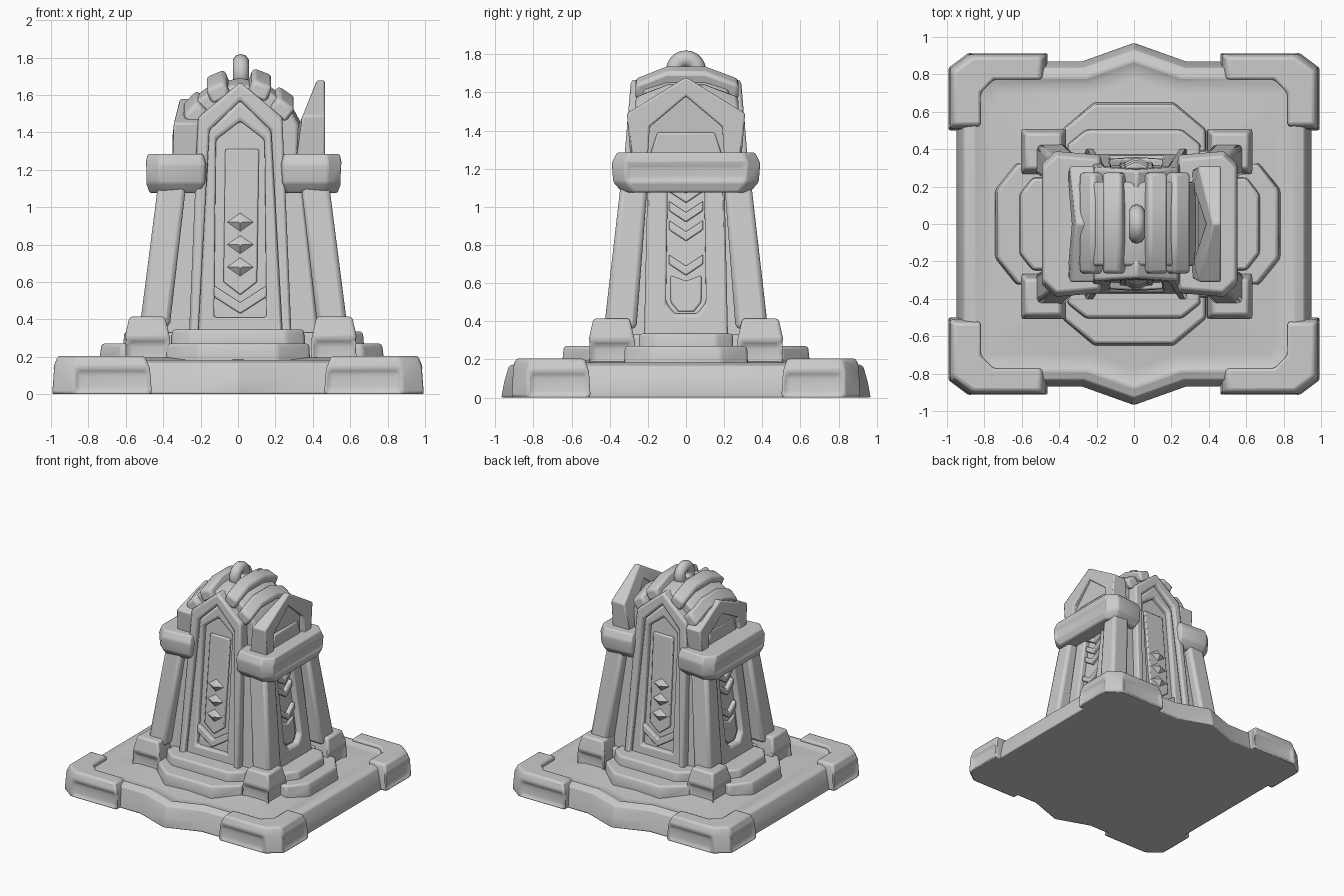
import bpy, bmesh, math

cube = bpy.data.objects.get("Cube")
if cube:
    bpy.data.objects.remove(cube, do_unlink=True)

stone = bpy.data.materials.new("grey_stone")
stone.use_nodes = True
stone.diffuse_color = (0.6, 0.6, 0.6, 1)
stone.node_tree.nodes["Principled BSDF"].inputs["Base Color"].default_value = (0.6, 0.6, 0.6, 1)

TOWER = 0.03    # the tower stands slightly left of the base centre
DOOR = 0.012


def finish(ob, mirror="", bevel=0.015, shift=0):
    """Material, mirroring, softened edges and smooth shading."""
    ob.location.x += shift
    ob.data.materials.append(stone)
    bpy.ops.object.select_all(action='DESELECT')
    ob.select_set(True)
    bpy.context.view_layer.objects.active = ob
    bpy.ops.object.shade_smooth_by_angle(angle=math.radians(40))
    if mirror:
        m = ob.modifiers.new("mirror", 'MIRROR')
        m.use_axis = ("x" in mirror, "y" in mirror, False)
        m.use_mirror_merge = False
    if bevel:
        b = ob.modifiers.new("soft_edges", 'BEVEL')
        b.width, b.segments = bevel, 2
        b.limit_method, b.angle_limit = 'ANGLE', math.radians(30)


def loft(name, sections, closed=False, panel=None, **kw):
    """Skin equal-length loops; closed joins the last loop to the first."""
    bm = bmesh.new()
    loops = [[bm.verts.new(p) for p in s] for s in sections]
    n = len(loops[0])
    pairs = list(zip(loops, loops[1:])) + ([(loops[-1], loops[0])] if closed else [])
    for a, b in pairs:
        for i in range(n):
            j = (i + 1) % n
            bm.faces.new((a[i], a[j], b[j], b[i]))
    if not closed:
        bm.faces.new(loops[0])
        bm.faces.new(loops[-1])
    bmesh.ops.recalc_face_normals(bm, faces=bm.faces)
    if panel:
        size, thick, depth, test = panel
        faces = [f for f in bm.faces if f.calc_area() > size and test(f.normal)]
        bmesh.ops.inset_individual(bm, faces=faces, thickness=thick, depth=-depth)
    me = bpy.data.meshes.new(name)
    bm.to_mesh(me)
    bm.free()
    ob = bpy.data.objects.new(name, me)
    bpy.context.collection.objects.link(ob)
    finish(ob, **kw)


def stack(name, plan, levels, centre=(0, 0), **kw):
    """Plan outline repeated at (scale, height) levels about a centre."""
    cx, cy = centre
    loft(name, [[(cx + (x - cx) * s, cy + (y - cy) * s, z) for x, y in plan]
                for s, z in levels], **kw)


def plate(name, outline, place, d0, d1, **kw):
    loft(name, [[place(u, z, d) for u, z in outline] for d in (d0, d1)], **kw)


def band(name, outer, inner, place, d0, d1, **kw):
    rings = ((outer, d0), (outer, d1), (inner, d1), (inner, d0))
    loft(name, [[place(u, z, d) for u, z in o] for o, d in rings], closed=True, **kw)


def octagon(a, b, c, d):
    return [(a, -d), (a, d), (c, b), (-c, b), (-a, d), (-a, -d), (-c, -b), (c, -b)]


def rect(cx, cy, w, d):
    return [(cx - w, cy - d), (cx + w, cy - d), (cx + w, cy + d), (cx - w, cy + d)]


def house(w0, w1, z0, shoulder, peak):
    return [(-w0, z0), (w0, z0), (w1, shoulder), (0, peak), (-w1, shoulder)]


def chevron(w, z, rise, t):
    return [(-w, z + rise), (0, z), (w, z + rise), (w, z + rise + t), (0, z + t), (-w, z + rise + t)]


def front(u, z, d):
    return (u, -(0.415 - 0.085 * z + d), z)


def side(u, z, d):
    return (0.545 - 0.13 * z + d, u, z)


# Base slab with raised rim and pointed front and back
half = [(0, -0.97), (0.28, -0.87), (0.9, -0.87), (0.95, -0.8)]
right = half + [(x, -y) for x, y in reversed(half)]
outline = right + [(-x, y) for x, y in reversed(right[1:-1])]
stack("base_slab", outline, [(1, 0), (0.985, 0.08), (0.96, 0.165), (0.9, 0.185),
                             (0.86, 0.168), (0.8, 0.168), (0.6, 0.195)], bevel=0.01)

# Corner blocks with sunken panels
corner = [(0.46, -0.92), (0.88, -0.92), (1, -0.83), (1, -0.5),
          (0.83, -0.5), (0.83, -0.7), (0.75, -0.78), (0.46, -0.78)]
stack("corner_blocks", corner, [(1, 0), (0.96, 0.14), (0.86, 0.205)], centre=(0.74, -0.72),
      mirror="xy", bevel=0.02,
      panel=(0.035, 0.035, 0.02, lambda n: abs(n.z) < 0.5 and n.x - n.y > 0.5))

# Stepped plinth
stack("front_back_step", octagon(0.38, 0.64, 0.21, 0.5), [(1.02, 0.15), (1, 0.27)])
stack("side_step", octagon(0.75, 0.32, 0.64, 0.18), [(1.02, 0.15), (1, 0.27)], shift=0.02)
stack("front_back_upper_step", octagon(0.36, 0.51, 0.26, 0.43), [(1, 0.2), (0.98, 0.345)])
stack("side_upper_step", octagon(0.65, 0.25, 0.58, 0.16), [(1, 0.2), (0.98, 0.335)], shift=TOWER)
stack("plinth_core", rect(0, 0, 0.5, 0.4), [(1, 0.15), (0.97, 0.33)], shift=TOWER)

# Tapered core
loft("core", [[(x, y, z) for x, y in rect(0, 0, w, d)]
              for w, d, z in ((0.43, 0.32, 0.2), (0.28, 0.21, 1.42))], shift=TOWER)

# Pier feet, piers and the strips beside them
stack("pier_feet", rect(0.5, -0.39, 0.125, 0.125),
      [(1, 0.15), (0.97, 0.3), (0.76, 0.415)], centre=(0.5, -0.39), mirror="xy", shift=0.015,
      panel=(0.03, 0.045, 0.025, lambda n: abs(n.z) < 0.5 and n.x - n.y > 0.5))
loft("piers", [[(x, y, z) for x, y in rect(cx, cy, w, d)] for cx, cy, w, d, z in
               ((0.475, -0.345, 0.08, 0.085, 0.36), (0.38, -0.27, 0.075, 0.07, 1.14))],
     mirror="xy", bevel=0.025, shift=TOWER)
plate("front_strips", [(0.25, 0.3), (0.42, 0.3), (0.32, 1.18), (0.2, 1.18)], front, -0.12, -0.04,
      mirror="xy", shift=DOOR)

# Front and back doors: nested frames, sunk panel, ornament
outer = house(0.275, 0.225, 0.29, 1.48, 1.67)
middle = house(0.225, 0.165, 0.33, 1.41, 1.57)
inner = house(0.14, 0.13, 0.41, 1.36, 1.46)
door = dict(mirror="y", shift=DOOR)
band("door_outer_frame", outer, middle, front, -0.1, 0.015, **door)
band("door_inner_frame", middle, inner, front, -0.1, -0.015, **door)
plate("door_panel", house(0.2, 0.16, 0.35, 1.4, 1.54), front, -0.1, -0.055, **door)
plate("door_strip", [(-0.09, 0.6), (0, 0.53), (0.09, 0.6), (0.1, 1.31), (-0.08, 1.31)],
      front, -0.07, -0.035, bevel=0.008, **door)
plate("door_chevron", chevron(0.14, 0.43, 0.09, 0.06), front, -0.07, -0.02, bevel=0.008, **door)
for z in (0.68, 0.8, 0.92):
    loft("door_stud", [[front(-s, z, d), front(0, z - s * 0.7, d), front(s, z, d),
                        front(0, z + s * 0.7, d)] for s, d in ((0.08, -0.04), (0.01, -0.005))],
         bevel=0, **door)

# Side niches: frame, sunk panel, ornament
niche_out = [(-0.22, 0.32), (0.22, 0.32), (0.2, 1.2), (-0.2, 1.2)]
niche_in = [(-0.105, 0.5), (-0.06, 0.44), (0.06, 0.44), (0.105, 0.5), (0.095, 1.15), (-0.095, 1.15)]
niche_edge = [niche_out[0], (-0.1, 0.32), (0.1, 0.32)] + niche_out[1:]
niche = dict(mirror="x", shift=TOWER)
band("side_frame", niche_edge, niche_in, side, -0.1, -0.01, **niche)
plate("side_panel", niche_out, side, -0.12, -0.055, **niche)
for z in (0.64, 0.82, 0.92, 1.02):
    plate("side_chevron", chevron(0.09, z, 0.06, 0.05), side, -0.07, -0.025, bevel=0.008, **niche)
plate("side_lower_strip", [(-0.08, 0.5), (-0.04, 0.45), (0.04, 0.45), (0.08, 0.5),
                           (0.08, 0.64), (0, 0.61), (-0.08, 0.64)],
      side, -0.07, -0.04, bevel=0.008, **niche)

# Heavy capitals wrapping each side
capital = [(0.19, -0.28), (0.21, -0.37), (0.45, -0.39), (0.525, -0.32),
           (0.525, 0.32), (0.45, 0.39), (0.21, 0.37), (0.19, 0.28)]
stack("capitals", capital, [(0.86, 1.075), (0.98, 1.13), (1, 1.23), (0.93, 1.285)],
      centre=(0.36, 0), mirror="x", bevel=0.02, shift=TOWER,
      panel=(0.05, 0.025, 0.012, lambda n: n.x > 0.9 and abs(n.z) < 0.2))

# Arched roof running front to back
arch = [(-0.34, 1.25), (-0.34, 1.48), (-0.27, 1.57), (-0.15, 1.66), (0, 1.69),
        (0.14, 1.66), (0.26, 1.57), (0.32, 1.46), (0.32, 1.25)]
ends = ((-0.225, 0.07), (-0.1, 0), (0.1, 0), (0.225, 0.07))
loft("roof", [[(x * (1 - k * 0.5), y, z - k * (z - 1.2)) for x, z in arch] for y, k in ends],
     shift=DOOR)

# Roof ribs
for x, z, tilt in ((-0.13, 1.7, -0.4), (0.115, 1.71, 0.35), (-0.26, 1.575, -0.8), (0.24, 1.605, 0.6)):
    drop = ((-0.265, -0.065), (-0.1, 0), (0.1, 0), (0.275, -0.065))
    loft("roof_rib", [[(x + u * math.cos(tilt) + v * math.sin(tilt), y,
                        z + dz - u * math.sin(tilt) + v * math.cos(tilt))
                       for u, v in rect(0, -0.03, 0.055, 0.045)] for y, dz in drop],
         bevel=0.02, shift=DOOR)

# Ring finial
bpy.ops.mesh.primitive_torus_add(location=(0, 0, 1.715), rotation=(0, math.pi / 2, 0),
                                 major_radius=0.06, minor_radius=0.045,
                                 major_segments=20, minor_segments=10)
bpy.context.object.name = "ring_finial"
finish(bpy.context.object, bevel=0, shift=0.015)


# Side gables: the left one is taller and leans outward
def left_gable(u, z, d):
    back = 0.31 + 0.4 * max(0, z - 1.4)
    return (0.465 + d * (back - 0.465), u, z)


def right_gable(u, z, d):
    return (-0.35 + 0.25 * max(0, z - 1.42) + d * 0.13, u, z)


for label, place, shoulder, peak in (("left", left_gable, 1.49, 1.68), ("right", right_gable, 1.45, 1.58)):
    band(label + "_gable_frame", house(0.29, 0.31, 1.25, shoulder, peak),
         house(0.2, 0.19, 1.27, shoulder - 0.07, peak - 0.1), place, 0, 1)
    plate(label + "_gable_panel", house(0.24, 0.22, 1.25, shoulder - 0.04, peak - 0.06), place, 0.3, 0.9)
    plate(label + "_gable_sill", [(-0.19, 1.27), (0.19, 1.27), (0.15, 1.39), (-0.15, 1.39)],
          place, 0.15, 0.8, bevel=0.01)
